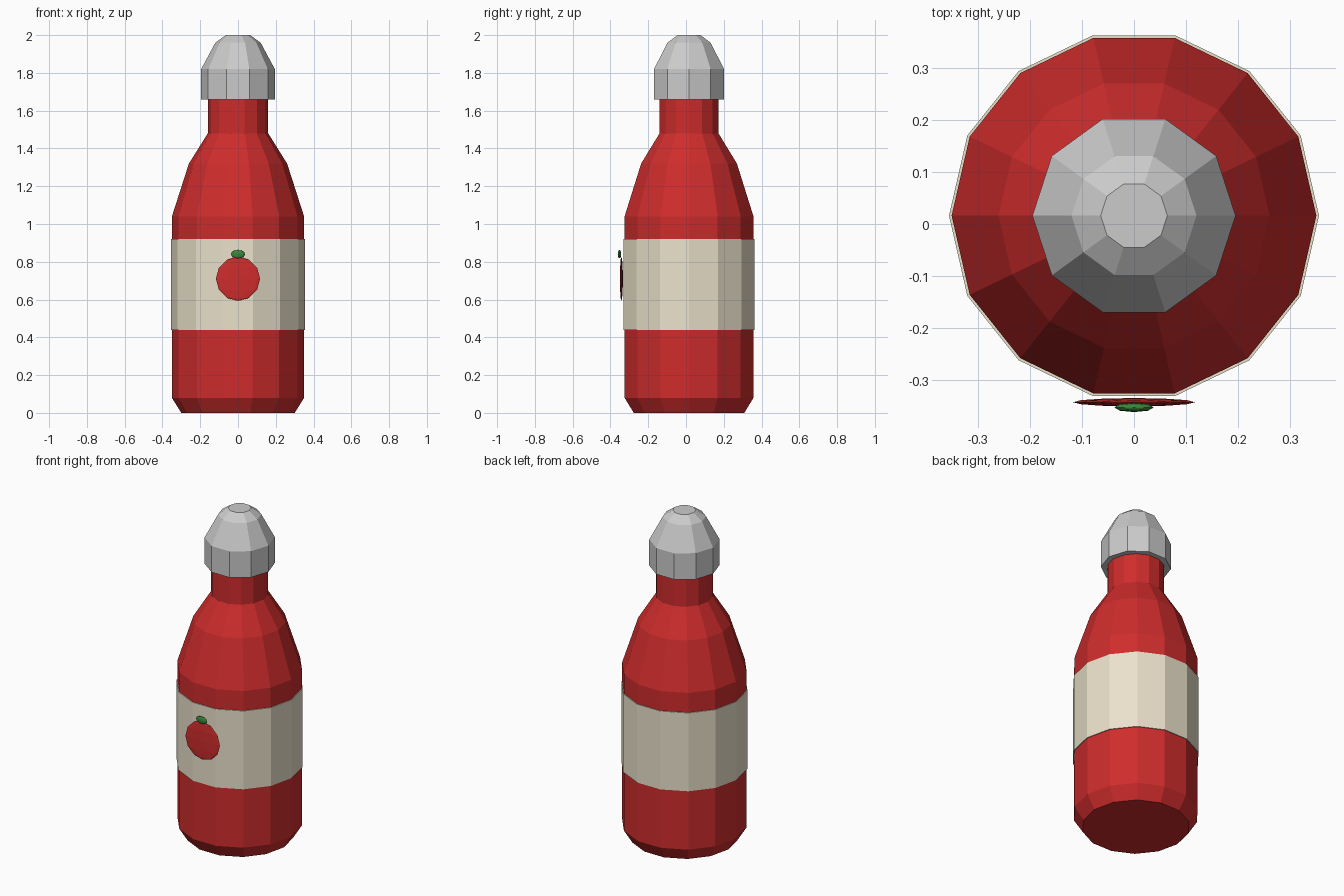
import bpy, bmesh, math
from mathutils import Matrix

if "Cube" in bpy.data.objects:
    bpy.data.objects.remove(bpy.data.objects["Cube"])

AXIS_Y = 0.016  # bottle axis, offset so the badge stays inside the bounds


def material(name, rgb):
    m = bpy.data.materials.new(name)
    m.diffuse_color = (*rgb, 1)
    m.use_nodes = True
    m.node_tree.nodes["Principled BSDF"].inputs["Base Color"].default_value = m.diffuse_color
    return m


def finish(bm, name, mat):
    bmesh.ops.recalc_face_normals(bm, faces=bm.faces)
    me = bpy.data.meshes.new(name)
    bm.to_mesh(me)
    bm.free()
    me.materials.append(mat)
    ob = bpy.data.objects.new(name, me)
    bpy.context.collection.objects.link(ob)
    return ob


def lathe(name, profile, sides, mat):
    """Closed solid of stacked rings from (radius, z) pairs."""
    bm = bmesh.new()
    rings = []
    for r, z in profile:
        rings.append([bm.verts.new((r * math.cos(2 * math.pi * i / sides),
                                    AXIS_Y + r * math.sin(2 * math.pi * i / sides), z))
                      for i in range(sides)])
    for a, b in zip(rings, rings[1:]):
        for i in range(sides):
            j = (i + 1) % sides
            bm.faces.new((a[i], a[j], b[j], b[i]))
    bm.faces.new(rings[0][::-1])
    bm.faces.new(rings[-1])
    return finish(bm, name, mat)


def ellipsoid(name, centre, radii, segments, rings, mat):
    bm = bmesh.new()
    bmesh.ops.create_uvsphere(bm, u_segments=segments, v_segments=rings, radius=1,
                              matrix=Matrix.Translation(centre) @ Matrix.Diagonal((*radii, 1)))
    return finish(bm, name, mat)


red = material("red", (0.62, 0.025, 0.025))
cream = material("cream", (0.83, 0.76, 0.60))
white = material("white", (0.82, 0.82, 0.79))
green = material("green", (0.04, 0.25, 0.04))

# Bottle with chamfered base, sloping shoulder and neck
lathe("bottle", [(0.30, 0), (0.35, 0.08), (0.35, 1.04), (0.26, 1.32),
                 (0.16, 1.48), (0.16, 1.70)], 14, red)

# Wrapped label band
lathe("label", [(0.355, 0.44), (0.355, 0.92)], 14, cream)

# Domed cap
lathe("cap", [(0.195, 1.66), (0.195, 1.82), (0.12, 1.96), (0.064, 2.0)], 10, white)

# Flattened tomato badge and its leaf on the front of the label
ellipsoid("tomato", (0, -0.342, 0.71), (0.117, 0.008, 0.117), 12, 6, red)
ellipsoid("tomato_leaf", (0, -0.352, 0.84), (0.038, 0.009, 0.022), 8, 6, green)
